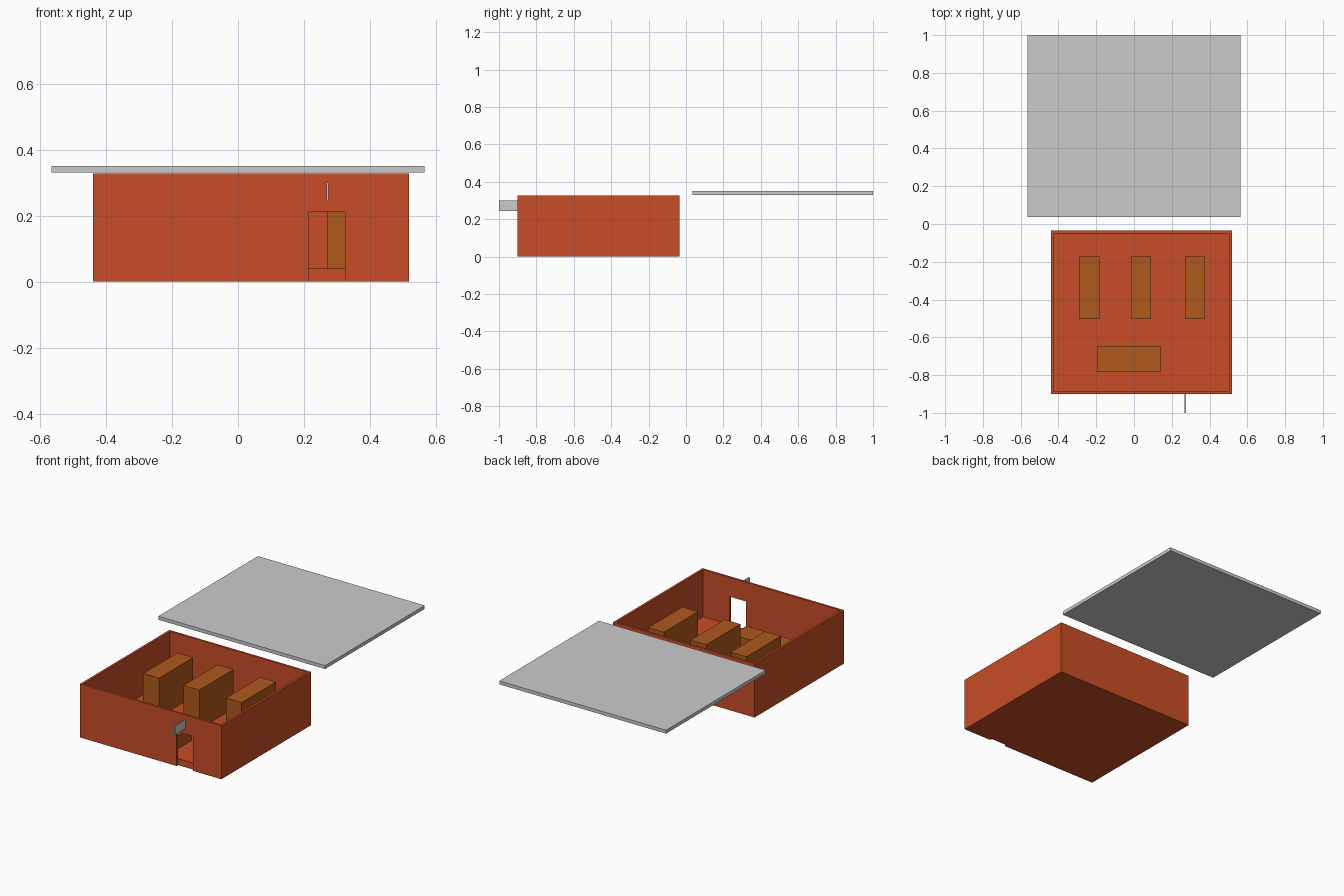
import bpy
import bmesh
from mathutils import Vector

if "Cube" in bpy.data.objects:
    bpy.data.objects.remove(bpy.data.objects["Cube"])


def material(name, color):
    m = bpy.data.materials.new(name)
    m.diffuse_color = color
    m.use_nodes = True
    m.node_tree.nodes["Principled BSDF"].inputs["Base Color"].default_value = m.diffuse_color
    return m


def box(name, lo, hi, mat=None):
    """Axis-aligned box between two opposite corners."""
    lo, hi = Vector(lo), Vector(hi)
    bm = bmesh.new()
    bmesh.ops.create_cube(bm, size=1)
    bmesh.ops.scale(bm, vec=hi - lo, verts=bm.verts)
    mesh = bpy.data.meshes.new(name)
    bm.to_mesh(mesh)
    bm.free()
    ob = bpy.data.objects.new(name, mesh)
    ob.location = (lo + hi) / 2
    bpy.context.collection.objects.link(ob)
    if mat:
        mesh.materials.append(mat)
    return ob


def cut(target, cutter):
    mod = target.modifiers.new(cutter.name, 'BOOLEAN')
    mod.operation = 'DIFFERENCE'
    mod.solver = 'EXACT'
    mod.object = cutter
    cutter.hide_render = True
    cutter.hide_set(True)


brick = material("brick", (0.58, 0.075, 0.02, 1))
wood = material("wood", (0.43, 0.10, 0.012, 1))

X0, X1, Y0, Y1 = -0.44, 0.518, -0.90, -0.035
WALL, HEIGHT, FLOOR = 0.014, 0.328, 0.04

# Walls: open shell with a doorway in the front
walls = box("walls", (X0, Y0, 0), (X1, Y1, HEIGHT), brick)
cut(walls, box("room_cutter", (X0 + WALL, Y0 + WALL, -0.1),
               (X1 - WALL, Y1 - WALL, 0.5), brick))
cut(walls, box("door_cutter", (0.214, Y0 - 0.05, -0.05),
               (0.326, Y0 + 0.03, 0.211), brick))

# Floor slab
box("floor", (X0 + WALL, Y0 + WALL, 0), (X1 - WALL, Y1 - WALL, FLOOR), brick)

# Three tall shelves and a low counter
for i, x in enumerate((-0.29, -0.017, 0.27)):
    box(f"shelf_{i + 1}", (x, -0.503, FLOOR), (x + 0.107, -0.172, 0.28), wood)
box("counter", (-0.197, -0.783, FLOOR), (0.14, -0.645, 0.12), wood)

# Roof slab, lifted off and set behind the building
box("roof", (-0.565, 0.036, 0.33), (0.565, 1.0, 0.351))

# Blank sign plate sticking out above the door
box("sign", (0.268, -1.0, 0.245), (0.275, Y0, 0.30))
